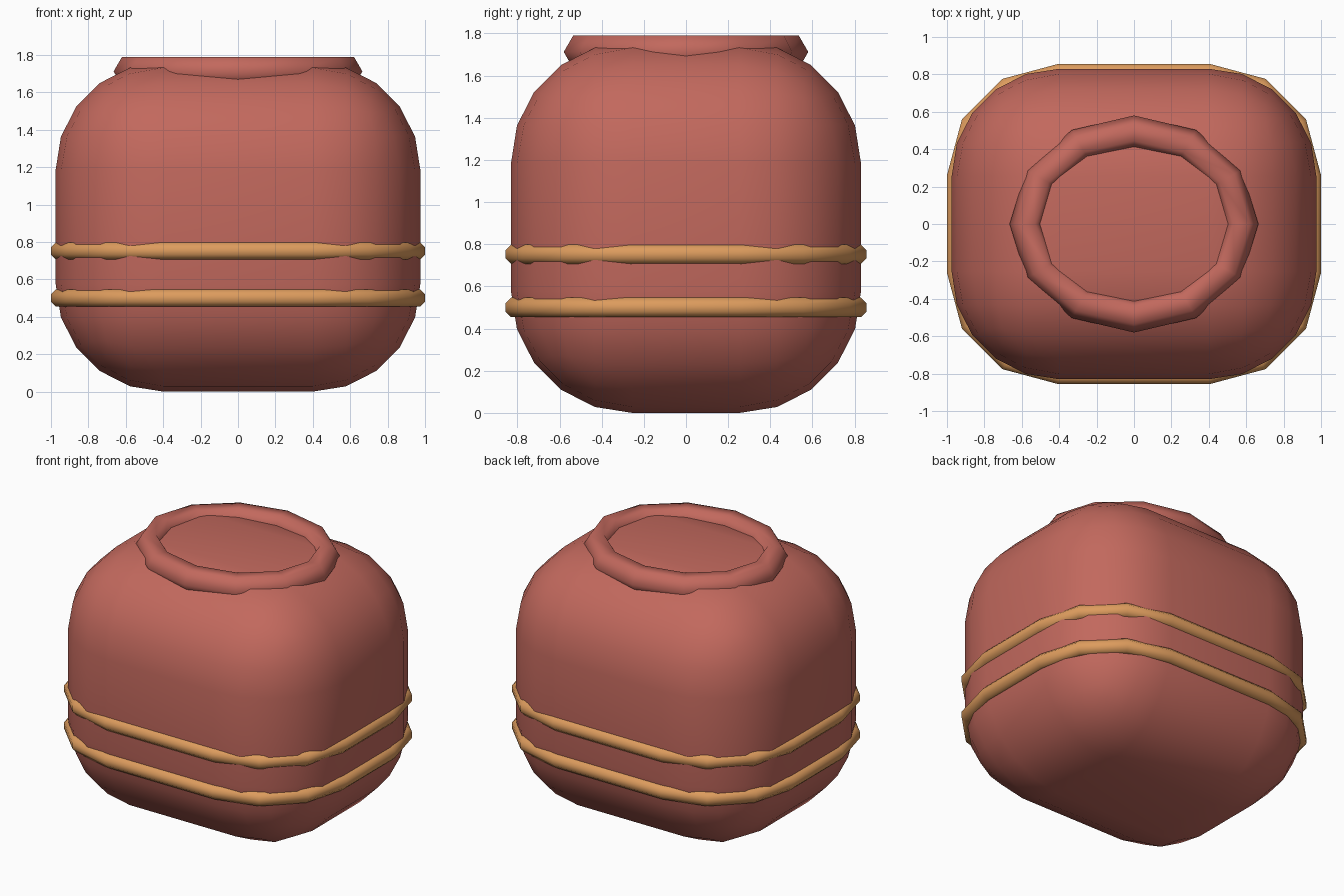
import bpy, bmesh
from math import cos, sin, pi, radians

if "Cube" in bpy.data.objects:
    bpy.data.objects.remove(bpy.data.objects["Cube"])


def material(name, color):
    m = bpy.data.materials.new(name)
    m.diffuse_color = (*color, 1)
    m.use_nodes = True
    m.node_tree.nodes["Principled BSDF"].inputs["Base Color"].default_value = m.diffuse_color
    return m


RED = material("clay_red", (0.54, 0.14, 0.11))
GOLD = material("band_gold", (0.72, 0.33, 0.11))


def finish(name, bm, mat):
    bmesh.ops.recalc_face_normals(bm, faces=bm.faces)
    me = bpy.data.meshes.new(name)
    bm.to_mesh(me)
    bm.free()
    me.materials.append(mat)
    me.polygons.foreach_set("use_smooth", [True] * len(me.polygons))
    ob = bpy.data.objects.new(name, me)
    bpy.context.collection.objects.link(ob)
    return ob


def tube_loop(name, path, z, radius, sides, turn, mat):
    """Closed tube around path points given as (x, y, outward x, outward y)."""
    bm = bmesh.new()
    rings = []
    for x, y, nx, ny in path:
        ring = []
        for k in range(sides):
            a = turn + 2 * pi * k / sides
            d = radius * cos(a)
            ring.append(bm.verts.new((x + nx * d, y + ny * d, z + radius * sin(a))))
        rings.append(ring)
    for i, ring in enumerate(rings):
        nxt = rings[(i + 1) % len(rings)]
        for k in range(sides):
            j = (k + 1) % sides
            bm.faces.new((ring[k], nxt[k], nxt[j], ring[j]))
    return finish(name, bm, mat)


# Body: box with very large rounded edges
bm = bmesh.new()
bmesh.ops.create_cube(bm, size=1)
for v in bm.verts:
    v.co = (v.co.x * 1.95, v.co.y * 1.66, (v.co.z + 0.5) * 1.76)
bmesh.ops.bevel(bm, geom=bm.edges[:], offset=0.575, segments=5, profile=0.5,
                affect='EDGES')
finish("body", bm, RED)

# Rim: twelve-sided oval ring sunk into the top
oval = []
for i in range(12):
    a = i * pi / 6
    oval.append((0.575 * cos(a), 0.49 * sin(a), cos(a), sin(a)))
tube_loop("rim", oval, 1.712, 0.09, 6, 0, RED)

# Bands: rounded rectangle loops, three segments per corner
outline = []
for q, (sx, sy) in enumerate([(1, 1), (-1, 1), (-1, -1), (1, -1)]):
    for s in range(4):
        a = radians(90 * q + 30 * s)
        outline.append((sx * 0.404 + 0.55 * cos(a), sy * 0.26 + 0.55 * sin(a),
                        cos(a), sin(a)))
for name, z in (("lower_band", 0.5), ("upper_band", 0.752)):
    tube_loop(name, outline, z, 0.05, 8, pi / 8, GOLD)
